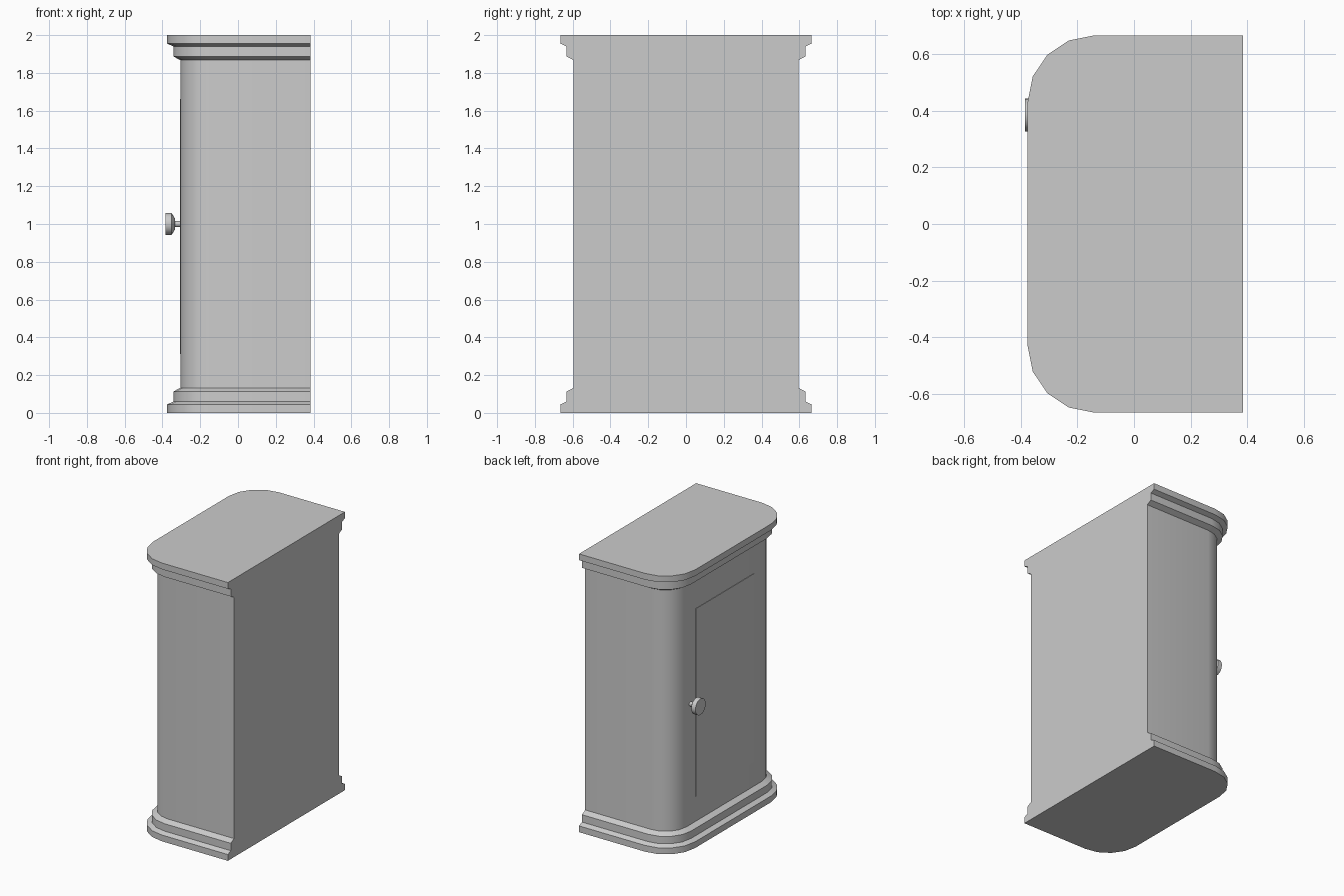
import bpy, bmesh, math
from mathutils import Matrix

old = bpy.data.objects.get("Cube")
if old:
    bpy.data.objects.remove(old, do_unlink=True)

BACK = 0.385                   # flat back plane
CORNER_X, CORNER_Y = -0.14, 0.43   # centres of the rounded corners
RADIUS = 0.165                 # corner radius of the body

grey = bpy.data.materials.new("plain_grey")
grey.use_nodes = True
colour = (0.6, 0.6, 0.6, 1)
grey.diffuse_color = colour
grey.node_tree.nodes["Principled BSDF"].inputs["Base Color"].default_value = colour


def finish(name, bm):
    bmesh.ops.recalc_face_normals(bm, faces=bm.faces)
    mesh = bpy.data.meshes.new(name)
    bm.to_mesh(mesh)
    bm.free()
    mesh.materials.append(grey)
    obj = bpy.data.objects.new(name, mesh)
    bpy.context.collection.objects.link(obj)
    bpy.ops.object.select_all(action='DESELECT')
    obj.select_set(True)
    bpy.context.view_layer.objects.active = obj
    bpy.ops.object.shade_smooth_by_angle(angle=math.radians(30))
    return obj


def outline(offset):
    """Plan of the cabinet: square at the back, rounded at the door side."""
    r = RADIUS + offset
    half = []
    for i in range(5):
        a = math.radians(22.5 * i)
        half.append((CORNER_X - r * math.sin(a), CORNER_Y + r * math.cos(a)))
    half.insert(0, (BACK, CORNER_Y + r))
    return half + [(x, -y) for x, y in reversed(half)]


def loft(name, profile, cap_start=False, cap_end=False):
    """Stack plan outlines along a profile of (offset, height)."""
    bm = bmesh.new()
    rings = [[bm.verts.new((x, y, z)) for x, y in outline(o)] for o, z in profile]
    for a, b in zip(rings, rings[1:]):
        for i in range(len(a)):
            j = (i + 1) % len(a)
            bm.faces.new((a[i], a[j], b[j], b[i]))
    if cap_start:
        bm.faces.new(rings[0])
    if cap_end:
        bm.faces.new(rings[-1])
    return finish(name, bm)


# Cabinet body with matching stepped mouldings above and below
moulding = [(0.07, 0), (0.07, 0.045), (0.037, 0.06), (0.037, 0.113), (0, 0.133)]
loft("base_moulding", moulding, cap_start=True)
loft("cabinet_body", [(0, 0.133), (0, 1.867)])
loft("top_moulding", [(o, 2 - z) for o, z in reversed(moulding)], cap_end=True)

# Door panel: thin plate on the rounded side
front_x = CORNER_X - RADIUS
bm = bmesh.new()
bmesh.ops.create_cube(bm, size=1, matrix=Matrix.Translation((front_x, -0.005, 0.987))
                      @ Matrix.Diagonal((0.006, 0.66, 1.35, 1)))
finish("door_panel", bm)

# Turned knob: profile of (radius, x) spun round the x axis
bm = bmesh.new()
profile = [(0, -0.385), (0.058, -0.385), (0.058, -0.352), (0.03, -0.334),
           (0.016, -0.334), (0.016, front_x)]
verts = [bm.verts.new((x, 0.385 + r, 1)) for r, x in profile]
edges = [bm.edges.new(pair) for pair in zip(verts, verts[1:])]
bmesh.ops.spin(bm, geom=verts + edges, cent=(0, 0.385, 1), axis=(1, 0, 0),
               angle=math.tau, steps=20)
bmesh.ops.remove_doubles(bm, verts=bm.verts, dist=0.0005)
finish("door_knob", bm)
